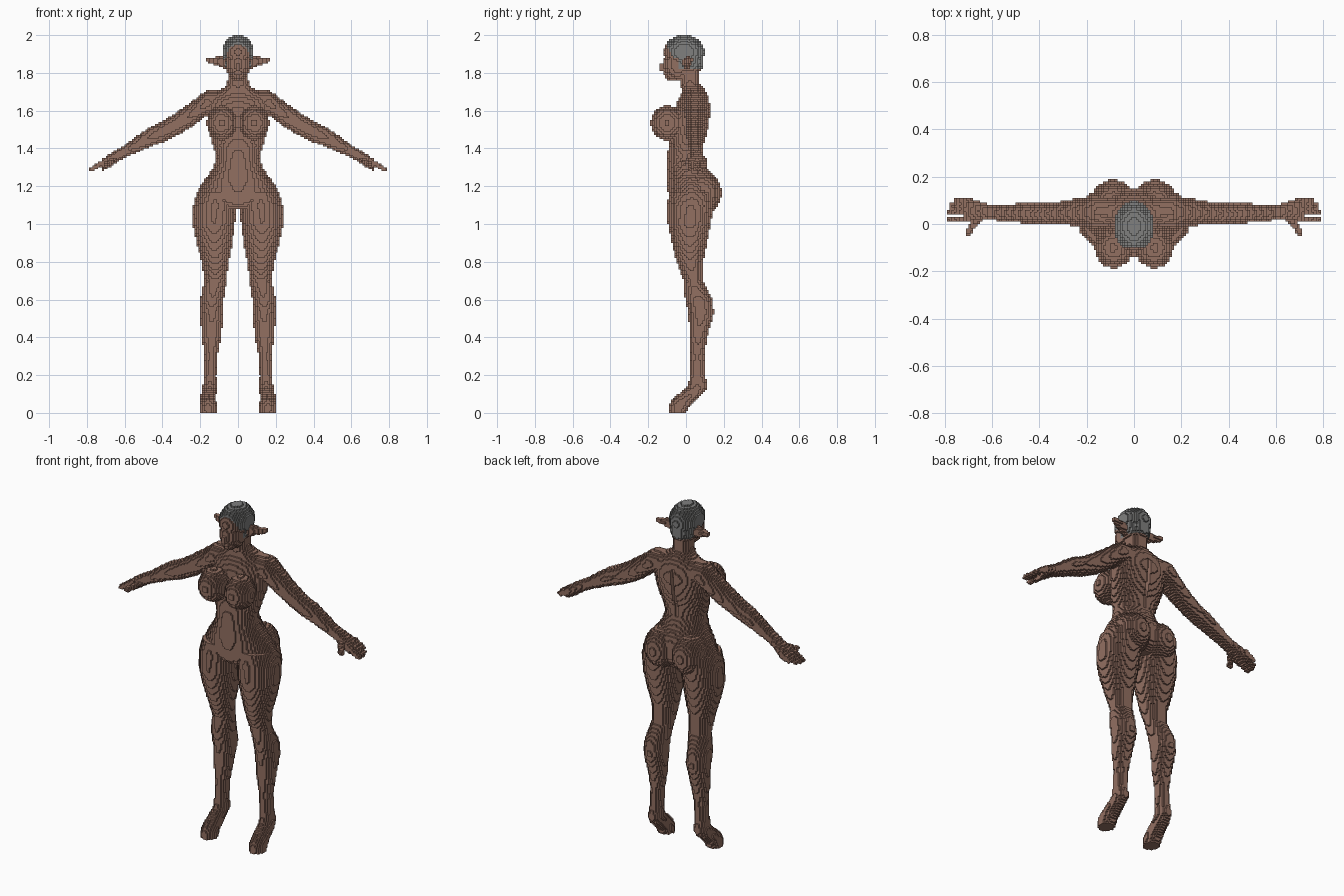
import bpy
import math

cube = bpy.data.objects.get("Cube")
if cube:
    bpy.data.objects.remove(cube)

V = 0.01  # edge length of one block


def material(name, rgb):
    m = bpy.data.materials.new(name)
    m.use_nodes = True
    m.diffuse_color = (*rgb, 1)
    bsdf = m.node_tree.nodes["Principled BSDF"]
    bsdf.inputs["Base Color"].default_value = (*rgb, 1)
    bsdf.inputs["Roughness"].default_value = 0.8
    return m


SKIN = material("brown skin", (0.29, 0.160, 0.121))
HAIR = material("grey hair", (0.215, 0.215, 0.212))


def index_range(c, r):
    return range(math.floor((c - r) / V), math.ceil((c + r) / V) + 1)


def loft(sections, axis):
    """Blocks inside ellipses along an axis; section = (pos, c1, c2, r1, r2)."""
    cells = set()
    for a, b in zip(sections, sections[1:]):
        for k in range(round(a[0] / V), round(b[0] / V)):
            t = min(1, max(0, ((k + 0.5) * V - a[0]) / (b[0] - a[0])))
            c1, c2, r1, r2 = (p + (q - p) * t for p, q in zip(a[1:], b[1:]))
            for i in index_range(c1, r1):
                for j in index_range(c2, r2):
                    u = ((i + 0.5) * V - c1) / r1
                    w = ((j + 0.5) * V - c2) / r2
                    if u * u + w * w <= 1:
                        cells.add((i, j, k) if axis == "z" else (k, i, j))
    return cells


def ellipsoid(c, r):
    cells = set()
    for i in index_range(c[0], r[0]):
        for j in index_range(c[1], r[1]):
            for k in index_range(c[2], r[2]):
                if sum((((n + 0.5) * V - o) / s) ** 2
                       for n, o, s in zip((i, j, k), c, r)) <= 1:
                    cells.add((i, j, k))
    return cells


def rod(a, b, r, steps=14):
    """Round-ended rod of blocks between two points."""
    cells = set()
    for s in range(steps + 1):
        p = [u + (w - u) * s / steps for u, w in zip(a, b)]
        cells |= ellipsoid(p, (r, r, r))
    return cells


def mirror(cells):
    return {(-1 - i, j, k) for i, j, k in cells}


# Torso: (z, x, y, half width, half depth)
torso = loft([
    (1.08, 0, .02, .10, .09), (1.11, 0, .025, .21, .115),
    (1.15, 0, .028, .222, .122), (1.20, 0, .028, .200, .125),
    (1.25, 0, .020, .165, .122), (1.30, 0, .005, .130, .106),
    (1.36, 0, -.005, .115, .094), (1.42, 0, .000, .135, .092),
    (1.50, 0, .020, .155, .096), (1.60, 0, .035, .170, .096),
    (1.66, 0, .040, .170, .082), (1.69, 0, .043, .140, .068),
    (1.72, 0, .035, .080, .058), (1.74, 0, .020, .058, .055),
    (1.78, 0, .020, .052, .055), (1.84, 0, .020, .052, .055)], "z")
# Chest and seat volumes
side = ellipsoid((.086, -.10, 1.535), (.080, .087, .092))
side |= ellipsoid((.088, .085, 1.165), (.098, .102, .115))
torso |= side | mirror(side)
# Shallow groove down the spine
torso -= {(i, j, k) for i, j, k in torso
          if i in (-1, 0) and 136 <= k < 165 and j >= 8 + (k - 136) // 8}

# Leg and raised-heel foot
leg = loft([
    (0.00, .157, -.045, .042, .043), (0.03, .157, -.038, .044, .054),
    (0.06, .157, -.020, .042, .062), (0.10, .155, .025, .040, .066),
    (0.14, .150, .062, .036, .053), (0.20, .148, .060, .033, .041),
    (0.30, .143, .060, .034, .036), (0.40, .140, .065, .050, .046),
    (0.53, .138, .080, .063, .068), (0.60, .138, .067, .062, .071),
    (0.70, .120, .040, .060, .052), (0.80, .120, .020, .071, .071),
    (0.90, .125, .018, .095, .093), (1.00, .128, .018, .112, .113),
    (1.10, .122, .025, .114, .122), (1.17, .115, .030, .100, .122)], "z")

# Arm: (x, y, z, half depth, half height)
arm = loft([
    (.08, .050, 1.658, .055, .055), (.17, .050, 1.638, .070, .068),
    (.25, .050, 1.578, .056, .068), (.33, .045, 1.525, .046, .063),
    (.40, .042, 1.488, .043, .056), (.47, .045, 1.458, .041, .052),
    (.53, .047, 1.425, .037, .045), (.60, .048, 1.385, .031, .033),
    (.65, .055, 1.355, .039, .034), (.70, .060, 1.322, .050, .035),
    (.72, .060, 1.312, .049, .030)], "x")
# Fingers and thumb
for n in range(4):
    y = .021 + n * .027
    tip = .775 - (.0, .0, .008, .03)[n]
    arm |= rod((.70, y, 1.335), (tip, y, 1.335 - (tip - .70) * .62), .013)
arm |= rod((.65, .03, 1.345), (.70, -.032, 1.315), .014)

# Head with nose and chin
skull = ellipsoid((0, -.01, 1.91), (.085, .108, .091))
skull |= ellipsoid((0, .01, 1.86), (.072, .085, .08))
face = ellipsoid((0, -.043, 1.845), (.064, .078, .088))
face |= ellipsoid((0, -.078, 1.785), (.032, .030, .026))
face |= ellipsoid((0, -.122, 1.83), (.015, .024, .022))
face |= ellipsoid((0, -.108, 1.80), (.024, .014, .012))
head = skull | face
# Hair is the head shell outside the oval of the face
hair = {(i, j, k) for i, j, k in head
        if k >= 182 and not (
            j < -4 and ((i + .5) * V / .066) ** 2 + ((k * V - 1.86) / .085) ** 2 < 1)}
head -= hair

# Long pointed ear
ear = loft([(.06, .000, 1.852, .025, .035), (.11, .015, 1.863, .020, .023),
            (.17, .030, 1.870, .008, .012)], "x")

parts = [("torso", torso, SKIN), ("left_ear", ear, SKIN), ("right_ear", mirror(ear), SKIN),
         ("hair", hair, HAIR), ("head", head, SKIN),
         ("left_leg", leg, SKIN), ("right_leg", mirror(leg), SKIN),
         ("left_arm", arm, SKIN), ("right_arm", mirror(arm), SKIN)]
# Only the outer ears win over the hair
for p in (1, 2):
    name, cells, mat = parts[p]
    parts[p] = (name, cells - hair - head, mat)
filled = set().union(*(cells for _, cells, _ in parts))

SIDES = [((1, 0, 0), ((1, 0, 0), (1, 1, 0), (1, 1, 1), (1, 0, 1))),
         ((-1, 0, 0), ((0, 0, 0), (0, 0, 1), (0, 1, 1), (0, 1, 0))),
         ((0, 1, 0), ((0, 1, 0), (0, 1, 1), (1, 1, 1), (1, 1, 0))),
         ((0, -1, 0), ((0, 0, 0), (1, 0, 0), (1, 0, 1), (0, 0, 1))),
         ((0, 0, 1), ((0, 0, 1), (1, 0, 1), (1, 1, 1), (0, 1, 1))),
         ((0, 0, -1), ((0, 0, 0), (0, 1, 0), (1, 1, 0), (1, 0, 0)))]


def build(name, cells, mat):
    """Mesh of the block faces that touch open air."""
    ids, faces = {}, []
    for c in sorted(cells):
        for d, corners in SIDES:
            if tuple(p + q for p, q in zip(c, d)) not in filled:
                faces.append([ids.setdefault(tuple(p + q for p, q in zip(c, o)), len(ids))
                              for o in corners])
    mesh = bpy.data.meshes.new(name)
    mesh.from_pydata([(i * V, j * V, k * V) for i, j, k in ids], [], faces)
    mesh.materials.append(mat)
    bpy.context.collection.objects.link(bpy.data.objects.new(name, mesh))


used = set()
for name, cells, mat in parts:
    build(name, cells - used, mat)
    used |= cells
